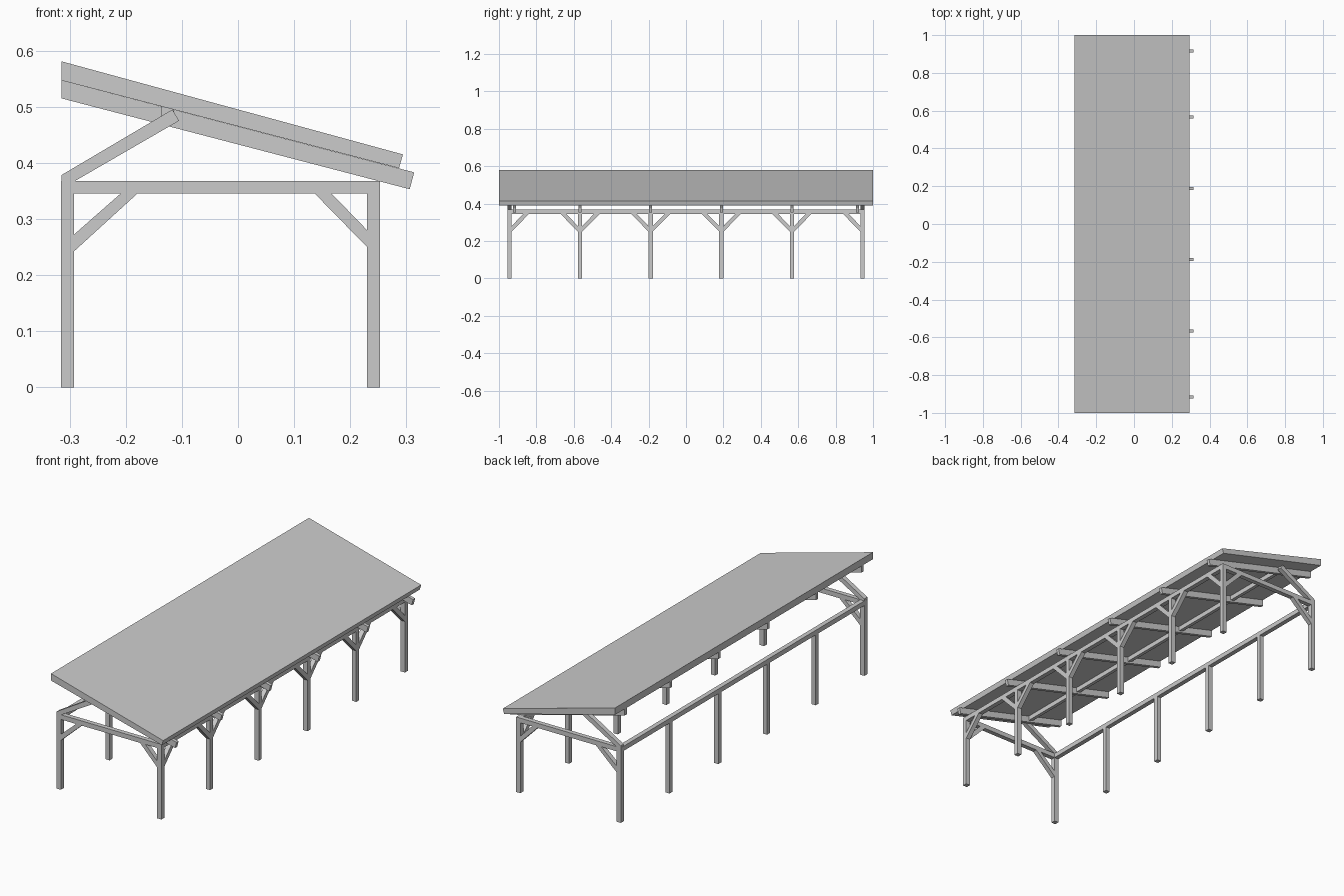
import bpy, bmesh
from mathutils import Vector

cube = bpy.data.objects.get("Cube")
if cube:
    bpy.data.objects.remove(cube, do_unlink=True)

grey = bpy.data.materials.new("plain grey")
grey.use_nodes = True
COLOUR = (0.6, 0.6, 0.6, 1)
grey.diffuse_color = COLOUR
grey.node_tree.nodes["Principled BSDF"].inputs["Base Color"].default_value = COLOUR

T = 0.023                      # timber thickness
LOW, HIGH = 0.345, 0.368       # bottom and top of the wall plates
LEFT_X, RIGHT_X = 0.2415, -0.304
END_Y = 0.944
SLOPE = -0.26


def prism(name, outline, centre, width, axis="y"):
    """Extrude an outline (x,z or y,z) along the other ground axis."""
    bm = bmesh.new()
    place = (lambda a, z, d: (a, d, z)) if axis == "y" else (lambda a, z, d: (d, a, z))
    face = bm.faces.new([bm.verts.new(place(a, z, centre - width / 2)) for a, z in outline])
    push = Vector((0, width, 0) if axis == "y" else (width, 0, 0))
    new = bmesh.ops.extrude_face_region(bm, geom=[face])["geom"]
    bmesh.ops.translate(bm, vec=push, verts=[v for v in new if isinstance(v, bmesh.types.BMVert)])
    bmesh.ops.recalc_face_normals(bm, faces=bm.faces)
    mesh = bpy.data.meshes.new(name)
    bm.to_mesh(mesh)
    bm.free()
    mesh.materials.append(grey)
    obj = bpy.data.objects.new(name, mesh)
    bpy.context.collection.objects.link(obj)


def beam(name, a0, a1, z0, z1, centre, width=T, axis="y"):
    prism(name, [(a0, z0), (a1, z0), (a1, z1), (a0, z1)], centre, width, axis)


def corner_brace(name, face, side, run, drop, centre, axis):
    """Diagonal strut from a post face up to the beam above it."""
    inner = run - 0.03
    prism(name, [(face, LOW - drop), (face + side * run, LOW),
                 (face + side * inner, LOW), (face, LOW - drop + 0.03)], centre, T, axis)


def under_roof(x):
    return 0.547 + SLOPE * (x + 0.315)


# Roof slab, plumb at the high edge and square at the low edge
prism("roof", [(-0.315, 0.547), (0.287, under_roof(0.287)),
               (0.294, 0.415), (-0.315, 0.581)], 0, 2)

# Purlin carried by the end struts
prism("purlin", [(-0.137, under_roof(-0.137) - T), (-0.114, under_roof(-0.114) - T),
                 (-0.114, under_roof(-0.114)), (-0.137, under_roof(-0.137))], 0, 1.88)

# Two rows of posts, rafters and the braces along the low side
for i in range(6):
    y = END_Y * (2 * i / 5 - 1)
    for side, x in (("left", LEFT_X), ("right", RIGHT_X)):
        beam(f"{side}_post_{i + 1}", x - T / 2, x + T / 2, 0, LOW, y)
    rafter_y = max(-0.917, min(0.917, y))
    prism(f"rafter_{i + 1}", [(-0.315, 0.515), (0.306, 0.353),
                              (0.314, 0.383), (-0.315, 0.547)], rafter_y, 0.016)
    for s in (-1, 1):
        if abs(y + s * 0.1) < END_Y:
            corner_brace(f"plate_brace_{i + 1}", y + s * T / 2, s, 0.093, 0.095, LEFT_X, "x")

# Wall plates along both rows
for side, x in (("left", LEFT_X), ("right", RIGHT_X)):
    beam(f"{side}_wall_plate", -END_Y - T / 2, END_Y + T / 2, LOW, HIGH, x, T, "x")

# End frames: tie beam, corner braces and strut up to the purlin
for end, y in (("front", -END_Y), ("back", END_Y)):
    beam(f"{end}_tie_beam", RIGHT_X + T / 2, LEFT_X - T / 2, LOW, HIGH, y)
    corner_brace(f"{end}_left_brace", LEFT_X - T / 2, -1, 0.093, 0.095, y, "y")
    corner_brace(f"{end}_right_brace", RIGHT_X + T / 2, 1, 0.113, 0.103, y, "y")
    prism(f"{end}_strut", [(-0.315, HIGH), (-0.29, HIGH), (-0.105, 0.475),
                           (-0.117, 0.495), (-0.315, 0.378)], y, T)
